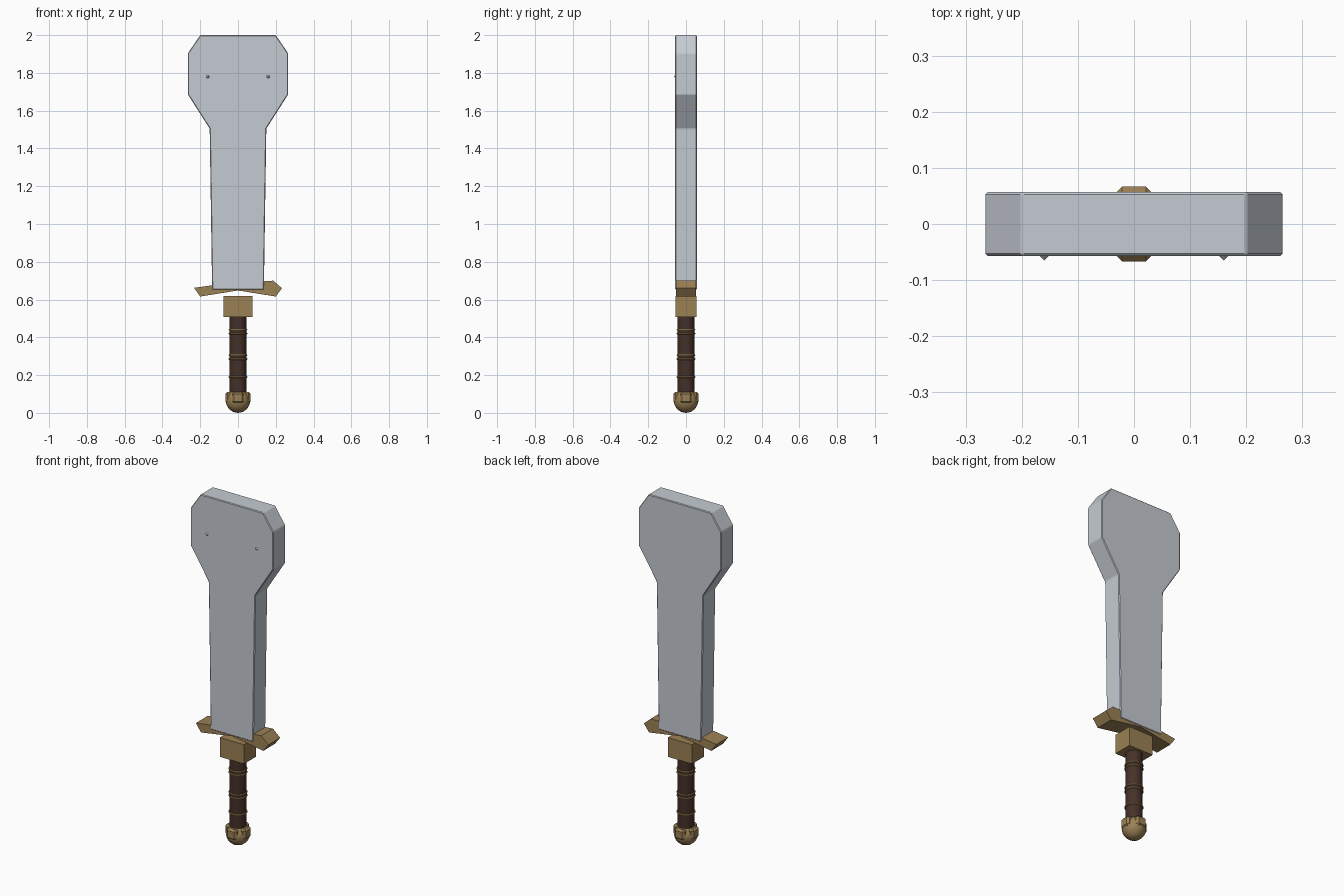
import bpy, bmesh, math

if "Cube" in bpy.data.objects:
    bpy.data.objects.remove(bpy.data.objects["Cube"])


def material(name, rgb):
    m = bpy.data.materials.new(name)
    m.diffuse_color = (*rgb, 1)
    m.use_nodes = True
    m.node_tree.nodes["Principled BSDF"].inputs["Base Color"].default_value = m.diffuse_color
    return m


STEEL = material("steel", (0.56, 0.60, 0.65))
BRASS = material("brass", (0.33, 0.22, 0.09))
LEATHER = material("leather", (0.06, 0.03, 0.022))


def bevel(ob, width, segments=1):
    mod = ob.modifiers.new("bevel", "BEVEL")
    mod.width = width
    mod.segments = segments


def plate(name, outline, half, mat):
    """Extrude an xz outline symmetrically along y."""
    bm = bmesh.new()
    face = bm.faces.new([bm.verts.new((x, -half, z)) for x, z in outline])
    ext = bmesh.ops.extrude_face_region(bm, geom=[face])
    verts = [v for v in ext["geom"] if isinstance(v, bmesh.types.BMVert)]
    bmesh.ops.translate(bm, verts=verts, vec=(0, 2 * half, 0))
    bmesh.ops.recalc_face_normals(bm, faces=bm.faces)
    me = bpy.data.meshes.new(name)
    bm.to_mesh(me)
    bm.free()
    ob = bpy.data.objects.new(name, me)
    bpy.context.collection.objects.link(ob)
    me.materials.append(mat)
    return ob


def finish(name, mat, smooth=False):
    ob = bpy.context.object
    ob.name = name
    ob.data.materials.append(mat)
    if smooth:
        bpy.ops.object.shade_smooth_by_angle()
    return ob


def box(name, size, z, mat):
    bpy.ops.mesh.primitive_cube_add(size=1, location=(0, 0, z))
    bpy.context.object.scale = size
    bpy.ops.object.transform_apply(location=False, rotation=False, scale=True)
    return finish(name, mat)


# Broad blade flaring into a clipped octagonal head
half = [(0.137, 0.652), (0.15, 1.505), (0.265, 1.685), (0.265, 1.905), (0.2, 2.0)]
blade = plate("blade", half + [(-x, z) for x, z in reversed(half)], 0.057, STEEL)
bevel(blade, 0.004)

# Small pointed studs on the front of the head
for x in (-0.16, 0.16):
    bpy.ops.mesh.primitive_cone_add(vertices=8, radius1=0.008, depth=0.008,
                                    location=(x, -0.061, 1.78),
                                    rotation=(math.pi / 2, 0, 0))
    finish("stud", STEEL)

# Slightly uneven winged crossguard and square collar
plate("crossguard", [(0, 0.648), (0.2, 0.616), (0.233, 0.66), (0.187, 0.70),
                     (0.14, 0.697), (0, 0.665), (-0.14, 0.675),
                     (-0.233, 0.662), (-0.2, 0.616)], 0.054, BRASS)
box("collar", (0.156, 0.112, 0.112), 0.564, BRASS)

# Wrapped grip with paired bands
bpy.ops.mesh.primitive_cylinder_add(vertices=24, radius=0.044, depth=0.42,
                                    location=(0, 0, 0.31))
finish("grip", LEATHER, True)
for z in (0.19, 0.285, 0.305, 0.42, 0.44):
    bpy.ops.mesh.primitive_torus_add(major_segments=24, minor_segments=8,
                                     major_radius=0.045, minor_radius=0.005,
                                     location=(0, 0, z))
    finish("grip_band", BRASS, True)

# Round pommel with four chamfered side lugs
bpy.ops.mesh.primitive_uv_sphere_add(segments=24, ring_count=12, radius=0.064,
                                     location=(0, 0, 0.064))
finish("pommel", BRASS, True)
for size in ((0.134, 0.064, 0.062), (0.064, 0.134, 0.062)):
    bevel(box("pommel_lug", size, 0.08, BRASS), 0.011)
